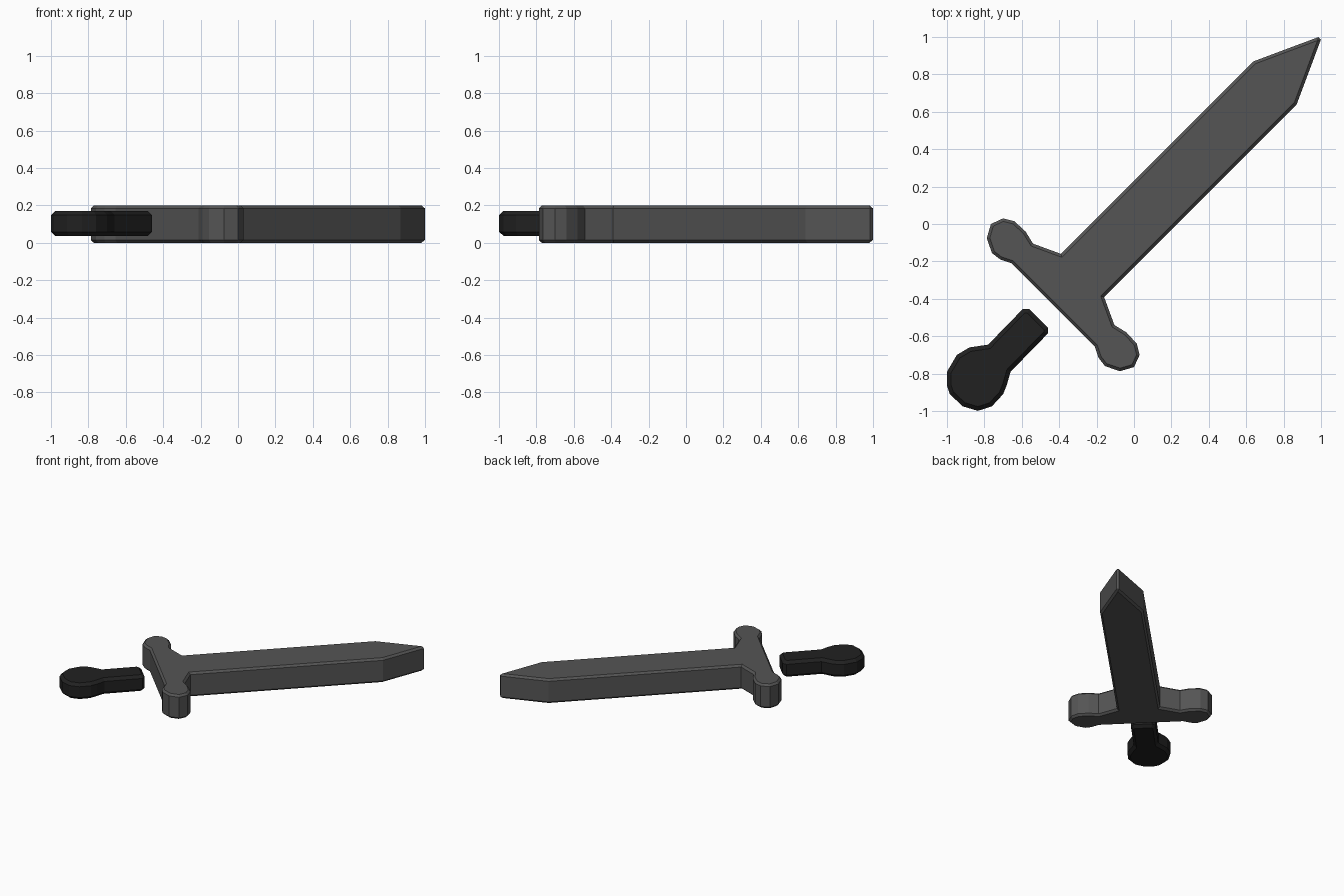
import bpy, bmesh

if "Cube" in bpy.data.objects:
    bpy.data.objects.remove(bpy.data.objects["Cube"])


def plate(name, outline, z0, z1, bevel, shade):
    """Extrude a plan outline from z0 to z1 and chamfer its top and bottom rims."""
    bm = bmesh.new()
    face = bm.faces.new([bm.verts.new((x, y, z0)) for x, y in outline])
    geom = bmesh.ops.extrude_face_region(bm, geom=[face], use_keep_orig=True)["geom"]
    for v in geom:
        if isinstance(v, bmesh.types.BMVert):
            v.co.z = z1
    bmesh.ops.recalc_face_normals(bm, faces=bm.faces[:])
    rims = [e for e in bm.edges if abs(e.verts[0].co.z - e.verts[1].co.z) < 1e-5]
    bmesh.ops.bevel(bm, geom=rims, offset=bevel, segments=1, profile=0.5,
                    affect='EDGES', clamp_overlap=True)
    bmesh.ops.recalc_face_normals(bm, faces=bm.faces[:])
    mesh = bpy.data.meshes.new(name)
    bm.to_mesh(mesh)
    bm.free()
    obj = bpy.data.objects.new(name, mesh)
    bpy.context.collection.objects.link(obj)
    mat = bpy.data.materials.new(name + "_colour")
    mat.diffuse_color = (shade, shade, shade, 1)
    mat.use_nodes = True
    mat.node_tree.nodes["Principled BSDF"].inputs["Base Color"].default_value = mat.diffuse_color
    mesh.materials.append(mat)
    return obj


# Blade and crossguard: upper half of the outline, mirrored across the diagonal y = x
half = [(0.985, 0.999), (0.64, 0.87), (-0.39, -0.16), (-0.54, -0.105),
        (-0.58, -0.04), (-0.64, 0.015), (-0.70, 0.03), (-0.765, 0.0),
        (-0.787, -0.075), (-0.76, -0.155), (-0.715, -0.19), (-0.655, -0.21)]
plate("blade_and_guard", half + [(y, x) for x, y in reversed(half)],
      0.0, 0.20, 0.016, 0.09)

# Grip with a rounded pommel, separated from the guard
grip = [(-0.56, -0.455), (-0.595, -0.455), (-0.78, -0.645), (-0.88, -0.66),
        (-0.947, -0.70), (-1.0, -0.79), (-1.0, -0.865), (-0.985, -0.91),
        (-0.915, -0.975), (-0.835, -0.999), (-0.76, -0.975), (-0.70, -0.91),
        (-0.68, -0.86), (-0.66, -0.79), (-0.46, -0.585), (-0.46, -0.555)]
plate("grip_and_pommel", grip, 0.037, 0.17, 0.022, 0.015)
